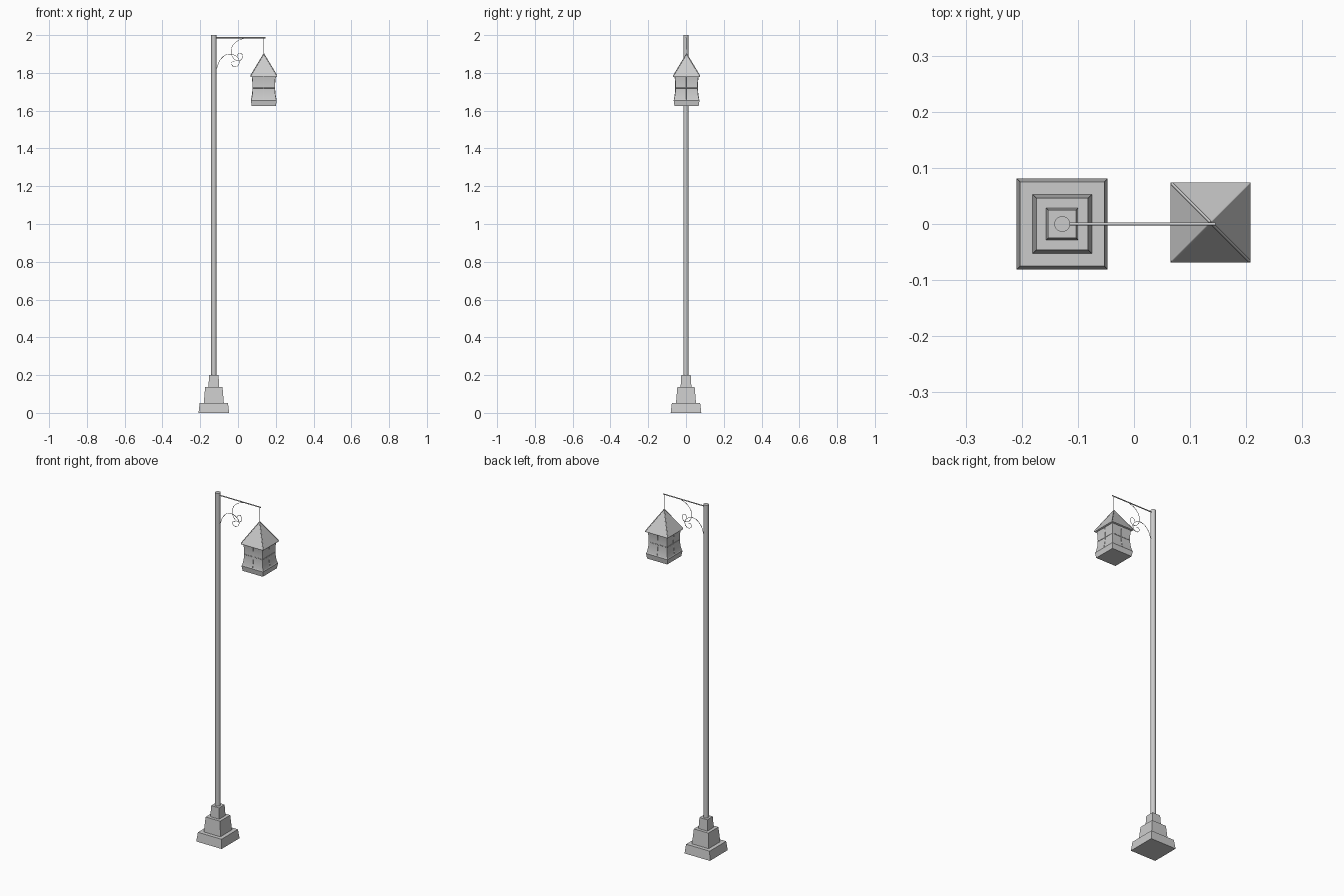
import bpy, bmesh, math
from mathutils import Vector

if "Cube" in bpy.data.objects:
    bpy.data.objects.remove(bpy.data.objects["Cube"])

PX = -0.128              # post axis
LX, LY = 0.1365, 0.003   # lantern axis


def square_loft(name, cx, cy, rings, smooth=False):
    """Stack of square rings (half width, z), capped at both ends."""
    bm = bmesh.new()
    loops = []
    for h, z in rings:
        loops.append([bm.verts.new((cx + sx * h, cy + sy * h, z))
                      for sx, sy in ((-1, -1), (1, -1), (1, 1), (-1, 1))])
    for a, b in zip(loops, loops[1:]):
        for i in range(4):
            j = (i + 1) % 4
            bm.faces.new((a[i], a[j], b[j], b[i]))
    bm.faces.new(loops[0][::-1])
    bm.faces.new(loops[-1])
    bmesh.ops.remove_doubles(bm, verts=bm.verts, dist=1e-5)
    bmesh.ops.recalc_face_normals(bm, faces=bm.faces)
    me = bpy.data.meshes.new(name)
    bm.to_mesh(me)
    bm.free()
    ob = bpy.data.objects.new(name, me)
    bpy.context.collection.objects.link(ob)
    if smooth:
        shade(ob)
    return ob


def shade(ob):
    bpy.ops.object.select_all(action='DESELECT')
    ob.select_set(True)
    bpy.context.view_layer.objects.active = ob
    bpy.ops.object.shade_smooth_by_angle(angle=math.radians(30))


def rod(name, pts, r, kind='POLY', res=1):
    """Round bar along a path of points."""
    cu = bpy.data.curves.new(name, 'CURVE')
    cu.dimensions = '3D'
    cu.bevel_depth = r
    cu.bevel_resolution = res
    cu.use_fill_caps = True
    cu.resolution_u = 6
    if kind == 'POLY':
        sp = cu.splines.new('POLY')
        sp.points.add(len(pts) - 1)
        for p, c in zip(sp.points, pts):
            p.co = (*c, 1)
    else:
        sp = cu.splines.new('BEZIER')
        sp.bezier_points.add(len(pts) - 1)
        for p, c in zip(sp.bezier_points, pts):
            p.co = c
            p.handle_left_type = p.handle_right_type = 'AUTO'
    ob = bpy.data.objects.new(name, cu)
    bpy.context.collection.objects.link(ob)
    return ob


# Stepped plinth
for i, (h0, h1, z0, z1) in enumerate(((0.081, 0.075, 0, 0.052),
                                      (0.053, 0.046, 0.052, 0.137),
                                      (0.0285, 0.025, 0.137, 0.2))):
    square_loft(f"plinth_step_{i + 1}", PX, 0, [(h0, z0), (h1, z1)])

# Post
bpy.ops.mesh.primitive_cylinder_add(vertices=24, radius=0.014, depth=1.8,
                                    location=(PX, 0, 1.1))
post = bpy.context.object
post.name = "post"
shade(post)

# Arm and hanging wire
rod("arm", [(PX + 0.01, 0, 1.986), (0.145, 0, 1.986)], 0.003, res=2)
rod("hanging_wire", [(LX, 0.001, 1.986), (LX, 0.003, 1.895)], 0.0012)

# Pair of scrolls, mirrored about the bracket diagonal
scroll = [(0.148, 0.002), (0.105, 0.022), (0.08, 0.06), (0.087, 0.102),
          (0.115, 0.122), (0.138, 0.107), (0.133, 0.084), (0.116, 0.084),
          (0.114, 0.098)]
cx, cz = PX + 0.013, 1.986
rod("arm_scroll", [(cx + u, 0, cz - v) for u, v in scroll], 0.0013, 'BEZIER')
rod("post_scroll", [(cx + v, 0, cz - u * 1.1) for u, v in scroll], 0.0013, 'BEZIER')

# Lantern tray
square_loft("lantern_tray", LX, LY,
            [(0.064, 1.625), (0.0685, 1.655), (0.066, 1.66)])

# Concave lantern body
Z0, Z1 = 1.66, 1.78


def half_width(t):
    return 0.0575 + 0.0085 * (1 - t) ** 3.5 + 0.005 * t ** 4


profile = [(half_width(i / 12), Z0 + (Z1 - Z0) * i / 12) for i in range(13)]
square_loft("lantern_body", LX, LY, profile, smooth=True)

# Window bars on each side
for i in range(4):
    a = i * math.pi / 2
    out = Vector((math.cos(a), math.sin(a), 0))
    side = Vector((-out.y, out.x, 0))
    c = Vector((LX, LY, 0))
    rod(f"window_upright_{i + 1}",
        [c + out * h + Vector((0, 0, z)) for h, z in profile], 0.0018)
    mid = c + out * half_width(0.5) + Vector((0, 0, (Z0 + Z1) / 2))
    rod(f"window_crossbar_{i + 1}", [mid - side * 0.056, mid + side * 0.056], 0.0018)

# Pyramid roof with a thin eave, and hip ridges
square_loft("lantern_roof", LX, LY,
            [(0.066, 1.777), (0.0712, 1.779), (0.0712, 1.784), (0.0, 1.902)])
for i, (sx, sy) in enumerate(((-1, -1), (1, -1), (1, 1), (-1, 1))):
    rod(f"roof_ridge_{i + 1}",
        [(LX + sx * 0.069, LY + sy * 0.069, 1.786), (LX, LY, 1.901)], 0.0024)
